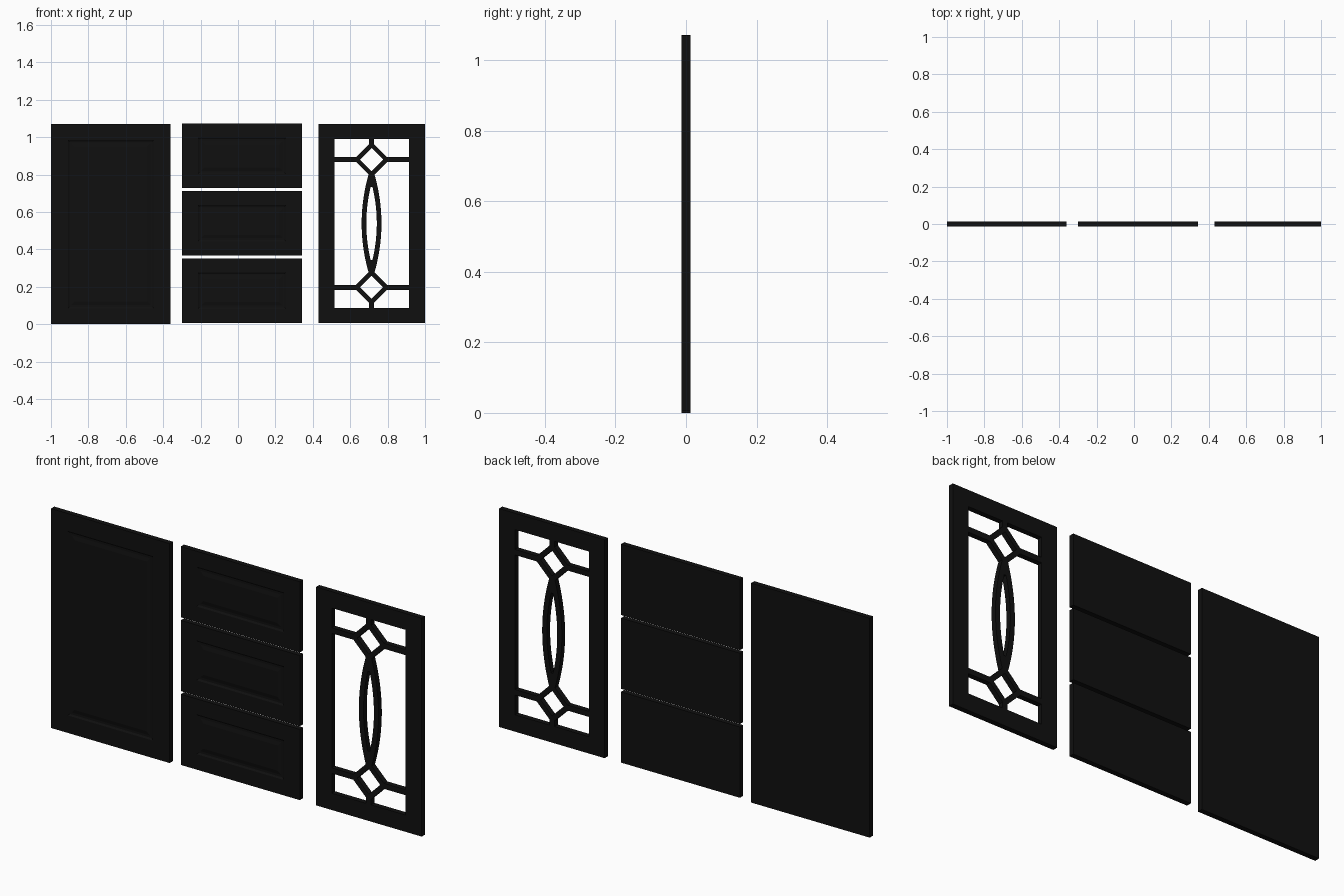
import bpy, bmesh, math

if "Cube" in bpy.data.objects:
    bpy.data.objects.remove(bpy.data.objects["Cube"])

T = 0.0125  # half thickness of every front
black = bpy.data.materials.new("black_paint")
black.diffuse_color = (0.005, 0.005, 0.005, 1)
black.use_nodes = True
black.node_tree.nodes["Principled BSDF"].inputs["Base Color"].default_value = black.diffuse_color


def raised_panel(name, x0, x1, z0, z1, mx, mz):
    """Slab whose front has a routed groove around a raised field."""
    rings = [(0, 0, T), (0, 0, -T)]
    for d, depth in ((0, 0), (0.008, 0.005), (0.018, 0.005), (0.036, 0.001)):
        rings.append((mx + d, mz + d, -T + depth))
    bm = bmesh.new()
    loops = [[bm.verts.new(p) for p in ((x0 + a, y, z0 + b), (x1 - a, y, z0 + b),
                                        (x1 - a, y, z1 - b), (x0 + a, y, z1 - b))]
             for a, b, y in rings]
    for lo, hi in zip(loops, loops[1:]):
        for i in range(4):
            j = (i + 1) % 4
            bm.faces.new((lo[i], lo[j], hi[j], hi[i]))
    bm.faces.new(loops[0])
    bm.faces.new(loops[-1])
    bmesh.ops.recalc_face_normals(bm, faces=bm.faces)
    me = bpy.data.meshes.new(name)
    bm.to_mesh(me)
    bm.free()
    me.materials.append(black)
    bpy.context.collection.objects.link(bpy.data.objects.new(name, me))


# Solid door and three drawer fronts
raised_panel("solid_door", -1.0, -0.36, 0.0, 1.07, 0.09, 0.085)
for i, z in enumerate((0.007, 0.367, 0.727)):
    raised_panel(f"drawer_front_{i + 1}", -0.30, 0.342, z, z + 0.345, 0.085, 0.075)

# Lattice door: outline with pane openings, extruded
CX, CZ = 0.714, 0.5385      # centre of the lattice
W, H = 0.199, 0.4515        # half size of the framed opening
DZ = 0.3415                 # diamond offset from the centre
R_OUT, R_IN = 0.096, 0.062  # diamond radii
B = 0.0135                  # half width of the bars


def lens(w_end, w_mid, half, n=24):
    """Right-hand bow from bottom to top."""
    pts = []
    for i in range(n + 1):
        t = -1 + 2 * i / n
        pts.append((w_end + (w_mid - w_end) * (1 - t * t), half * t))
    return pts


splines = [[(0.43 - CX, 0.005 - CZ), (1 - CX, 0.005 - CZ),
            (1 - CX, 1.07 - CZ), (0.43 - CX, 1.07 - CZ)]]

# Oval slot in the middle
bow = lens(0.005, 0.028, 0.195)
splines.append(bow + [(-x, z) for x, z in reversed(bow)])

# Diamonds and corner panes
corner = [(W, H), (B, H), (B, DZ + R_OUT - B), (R_OUT - B, DZ + B), (W, DZ + B)]
for sz in (1, -1):
    splines.append([(R_IN, sz * DZ), (0, sz * (DZ + R_IN)),
                    (-R_IN, sz * DZ), (0, sz * (DZ - R_IN))])
    for sx in (1, -1):
        splines.append([(sx * x, sz * z) for x, z in corner])

# Tall side panes
e = 0.016
side = ([(W, DZ - B), (W, B - DZ), (R_OUT - B, B - DZ)]
        + lens(e, 0.053, DZ - R_OUT + e) + [(R_OUT - B, DZ - B)])
for sx in (1, -1):
    splines.append([(sx * x, z) for x, z in side])

cu = bpy.data.curves.new("lattice_door", 'CURVE')
cu.dimensions = '2D'
cu.fill_mode = 'BOTH'
cu.extrude = T
for pts in splines:
    s = cu.splines.new('POLY')
    s.points.add(len(pts) - 1)
    for p, (x, z) in zip(s.points, pts):
        p.co = (x, z, 0, 1)
    s.use_cyclic_u = True
cu.materials.append(black)
door = bpy.data.objects.new("lattice_door", cu)
door.location = (CX, 0, CZ)
door.rotation_euler = (math.pi / 2, 0, 0)
bpy.context.collection.objects.link(door)
bpy.context.view_layer.objects.active = door
door.select_set(True)
bpy.ops.object.convert(target='MESH')
bpy.ops.object.shade_smooth_by_angle()
